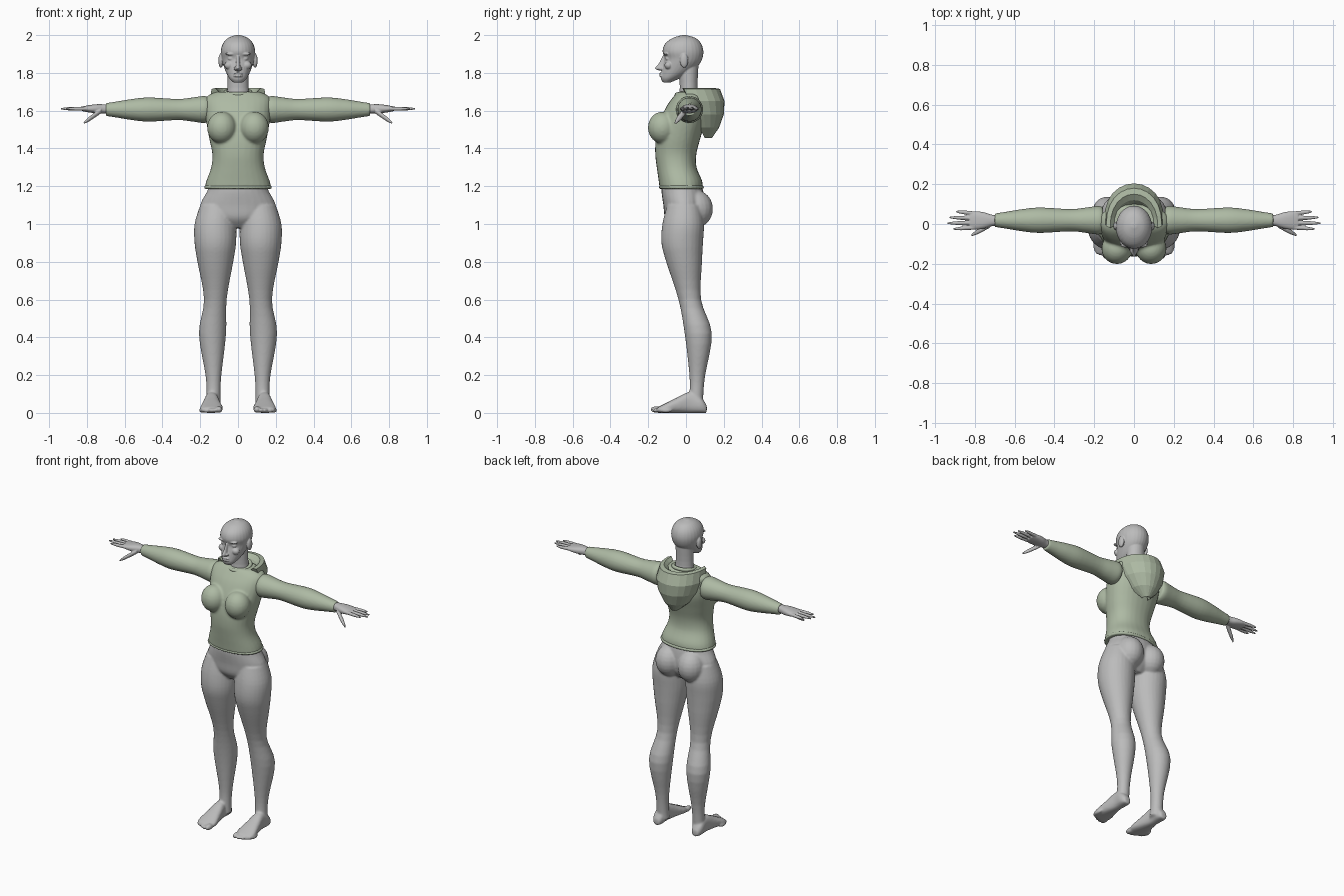
import bpy, bmesh, math
from mathutils import Matrix, Vector

cube = bpy.data.objects.get("Cube")
if cube:
    bpy.data.objects.remove(cube)


def make_material(name, colour):
    material = bpy.data.materials.new(name)
    material.use_nodes = True
    material.diffuse_color = (*colour, 1)
    shader = material.node_tree.nodes["Principled BSDF"]
    shader.inputs["Base Color"].default_value = material.diffuse_color
    return material


skin = make_material("plain grey", (.5, .5, .5))
cloth = make_material("sage green", (.42, .49, .37))
sides = {"left": 1, "right": -1}


def smooth_rows(rows, steps=4):
    """Catmull-Rom interpolation between the given sections."""
    vectors = [Vector(row) for row in (rows[0], *rows, rows[-1])]
    result = []
    for before, start, end, after in zip(vectors, vectors[1:], vectors[2:], vectors[3:]):
        leaving, arriving = (end - before) / 2, (after - start) / 2
        for step in range(steps):
            t = step / steps
            blend = t * t * (3 - 2 * t)
            result.append(start.lerp(end, blend)
                          + leaving * t * (1 - t) ** 2 - arriving * t * t * (1 - t))
    return result + [vectors[-1]]


def loft(bm, rows, axes, side=1, power=1, count=28):
    """Skin over rows of (station, centre u, centre v, radius u, radius v)."""
    rings = []
    for station, centre_u, centre_v, radius_u, radius_v in smooth_rows(rows):
        ring = []
        for i in range(count):
            angle = math.tau * i / count
            cosine, sine = math.cos(angle), math.sin(angle)
            u = centre_u + radius_u * math.copysign(abs(cosine) ** power, cosine)
            v = centre_v + radius_v * math.copysign(abs(sine) ** power, sine)
            place = dict(zip(axes, (station, u, v)))
            ring.append(bm.verts.new((place["x"] * side, place["y"], place["z"])))
        rings.append(ring)
    for lower, upper in zip(rings, rings[1:]):
        for i in range(count):
            bm.faces.new((lower[i], lower[i - 1], upper[i - 1], upper[i]))
    bm.faces.new(rings[0])
    bm.faces.new(rings[-1])


def upright(bm, rows, power=1):
    """Symmetric loft from rows of (height, half width, front, back)."""
    loft(bm, [(height, 0, (front + back) / 2, width, (back - front) / 2)
              for height, width, front, back in rows], "zxy", power=power)


def blob(bm, centre, radii):
    place = Matrix.Translation(centre) @ Matrix.Diagonal((*radii, 1))
    bmesh.ops.create_uvsphere(bm, u_segments=20, v_segments=12, radius=1, matrix=place)


def blob_pair(bm, centre, radii):
    x, y, z = centre
    for side in sides.values():
        blob(bm, (side * x, y, z), radii)


def finger(bm, base, tip, radius, side):
    rows = []
    for step in range(5):
        t = step / 4
        point = Vector(base).lerp(Vector(tip), t)
        thickness = radius * (1 - .6 * t ** 4)
        rows.append((*point, thickness, thickness))
    loft(bm, rows, "xyz", side, count=12)


def finish(name, bm, material, voxel=0, softness=3):
    bmesh.ops.recalc_face_normals(bm, faces=bm.faces)
    mesh = bpy.data.meshes.new(name)
    bm.to_mesh(mesh)
    bm.free()
    mesh.materials.append(material)
    part = bpy.data.objects.new(name, mesh)
    bpy.context.collection.objects.link(part)
    if voxel:
        merge = part.modifiers.new("merge", "REMESH")
        merge.mode = "VOXEL"
        merge.voxel_size = voxel
        merge.use_smooth_shade = True
        soften = part.modifiers.new("soften", "SMOOTH")
        soften.iterations = softness


# Hips, legs and feet merged into one skin
bm = bmesh.new()
upright(bm, [(.98, .08, -.07, .05), (1.03, .18, -.11, .09), (1.1, .2, -.12, .1),
             (1.18, .16, -.13, .09), (1.23, .15, -.12, .07)])
blob_pair(bm, (.08, .05, 1.08), (.085, .093, .1))
leg = [(1.1, .11, -.01, .09), (1, .12, -.015, .11), (.9, .12, -.02, .11),
       (.8, .12, -.01, .095), (.6, .12, .02, .06), (.42, .135, .065, .072),
       (.2, .13, .06, .042), (.1, .13, .055, .037), (.03, .13, .05, .04)]
foot = [(.11, .02, .02), (.08, .04, .035), (.02, .055, .035),
        (-.05, .04, .048), (-.11, .025, .06), (-.15, .015, .053)]
for side in sides.values():
    loft(bm, [(z, x, y, radius, radius) for z, x, y, radius in leg], "zxy", side)
    loft(bm, [(y, .14, height, width, height) for y, height, width in foot],
         "yxz", side, power=.8)
    for toe in range(5):
        radius = .013 if toe else .018
        blob(bm, (side * (.1 + toe * .023), toe * toe * .003 - .155, radius),
             (radius, .034, radius))
finish("hips_and_legs", bm, skin, .007)

# Hooded top: torso with bust
bm = bmesh.new()
upright(bm, [(1.19, .177, -.14, .09), (1.23, .167, -.145, .085), (1.3, .142, -.155, .056),
             (1.37, .136, -.163, .055), (1.45, .152, -.16, .075), (1.54, .168, -.14, .1),
             (1.62, .176, -.105, .1), (1.67, .17, -.07, .1), (1.7, .12, -.045, .085)], .9)
blob_pair(bm, (.086, -.124, 1.51), (.078, .078, .085))
finish("top_torso", bm, cloth, .007, 7)

# Hem band and collar
bm = bmesh.new()
upright(bm, [(z, .18 - inset, inset - .144, .095 - inset)
             for z, inset in ((1.186, .004), (1.195, 0), (1.205, .006))], .9)
finish("hem", bm, cloth, .005, 1)
bpy.ops.mesh.primitive_torus_add(major_radius=.066, minor_radius=.011, major_segments=36,
                                 location=(0, .016, 1.697), rotation=(math.radians(10), 0, 0))
collar = bpy.context.object
collar.name = "collar"
collar.data.materials.append(cloth)
bpy.ops.object.shade_smooth()

# Sleeves and hands
sleeve = [(.155, .064), (.18, .072), (.24, .064), (.32, .056), (.47, .064),
          (.56, .056), (.64, .043), (.7, .034)]
palm = [(.66, .024, .024), (.71, .028, .024), (.75, .04, .024), (.79, .046, .019),
        (.825, .043, .012)]
for label, side in sides.items():
    bm = bmesh.new()
    loft(bm, [(x, .019, 1.606, radius, radius) for x, radius in sleeve], "xyz", side)
    finish(label + "_sleeve", bm, cloth, .007, 2)

    bm = bmesh.new()
    loft(bm, [(x, .018, 1.61, width, thickness) for x, width, thickness in palm],
         "xyz", side, power=.85)
    for i, reach in enumerate((.895, .928, .938, .908)):
        finger(bm, (.79, .052 - .023 * i, 1.611), (reach, .062 - .029 * i, 1.61), .0105, side)
    finger(bm, (.725, -.005, 1.6), (.817, -.056, 1.535), .0145, side)
    finish(label + "_hand", bm, skin, .0035, 2)

# Hood lying open on the back, with flat facets
bm = bmesh.new()
hood = [(1.65, .07, .01, .09), (1.7, .1, -.01, .12), (1.72, .12, -.02, .15),
        (1.715, .14, -.01, .18), (1.65, .15, .015, .204), (1.58, .128, .045, .2),
        (1.51, .083, .07, .175), (1.455, .022, .1, .137)]
facets = 12
arches = []
for height, width, front, back in hood:
    arch = []
    for i in range(facets + 1):
        angle = math.pi * i / facets
        depth = max(math.sin(angle), 0) ** .85
        arch.append(bm.verts.new((width * math.cos(angle), front + (back - front) * depth, height)))
    arches.append(arch)
for upper, lower in zip(arches, arches[1:]):
    for i in range(facets):
        bm.faces.new((upper[i], upper[i + 1], lower[i + 1], lower[i]))
for end in (0, -1):
    bm.faces.new([arch[end] for arch in arches])
finish("hood", bm, cloth)

# Head and neck
bm = bmesh.new()
upright(bm, [(1.65, .068, -.045, .08), (1.72, .056, -.033, .062), (1.84, .055, -.04, .066)])
upright(bm, [(1.75, .025, -.122, -.08), (1.77, .045, -.133, -.035), (1.8, .062, -.13, .02),
             (1.84, .077, -.122, .066), (1.875, .086, -.114, .086), (1.915, .091, -.124, .092),
             (1.955, .08, -.11, .08), (1.985, .052, -.07, .05), (2, .012, -.02, 0)])

# Brows, eyes, cheeks, ears and nostrils
blob_pair(bm, (.036, -.106, 1.9), (.032, .013, .008))
blob_pair(bm, (.036, -.093, 1.875), (.018, .016, .011))
blob_pair(bm, (.046, -.092, 1.84), (.026, .022, .022))
blob_pair(bm, (.091, -.01, 1.865), (.013, .022, .038))
blob_pair(bm, (.012, -.133, 1.823), (.01, .013, .009))

# Nose and lips
upright(bm, [(1.812, .01, -.14, -.11), (1.824, .013, -.165, -.11), (1.85, .01, -.144, -.1),
             (1.89, .008, -.124, -.1)])
for height in (1.796, 1.784):
    blob(bm, (0, -.13, height), (.025, .013, .006))
finish("head", bm, skin, .0035, 2)
